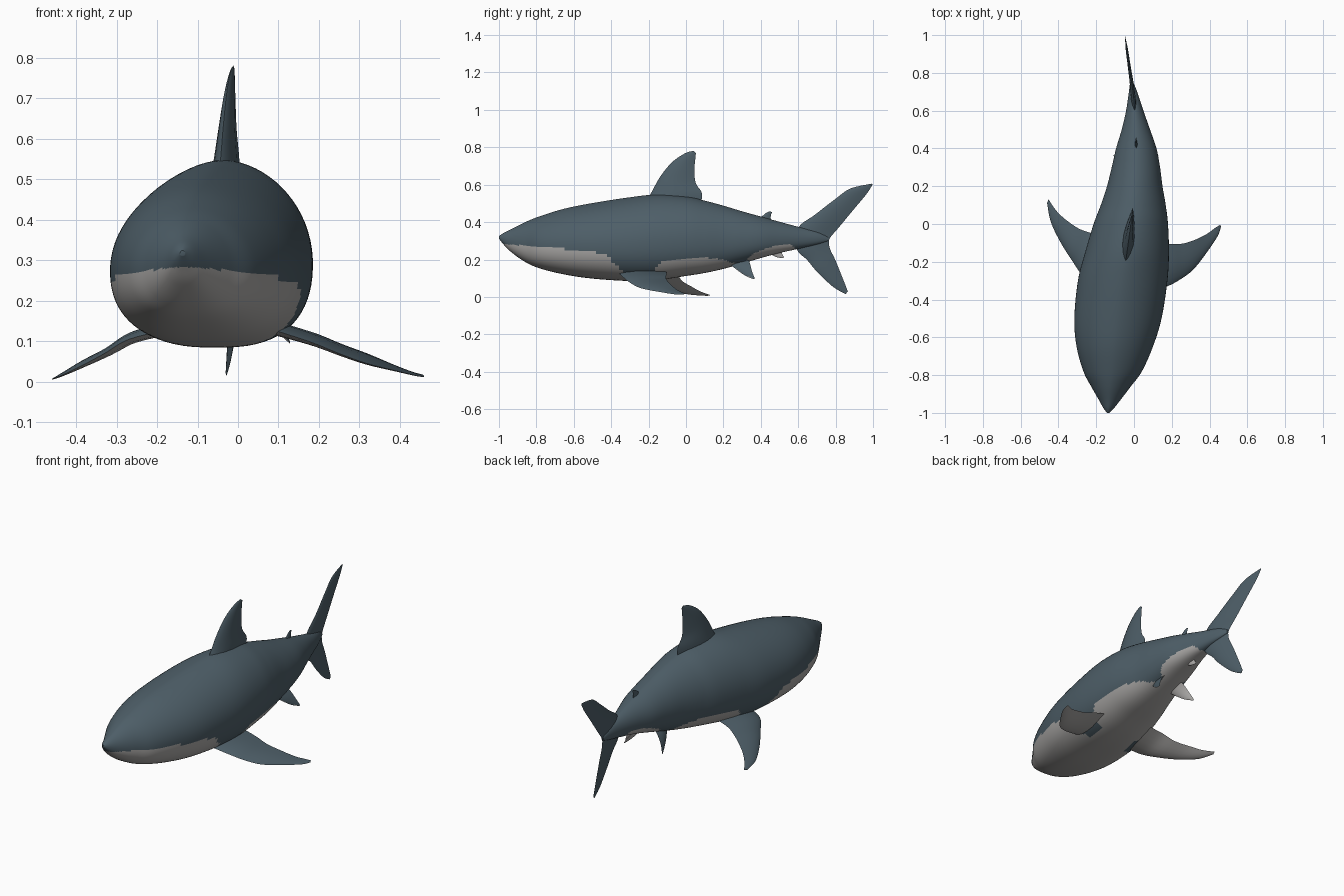
import bpy, bmesh, math
from mathutils import Vector

if "Cube" in bpy.data.objects:
    bpy.data.objects.remove(bpy.data.objects["Cube"])


def material(name, rgb):
    m = bpy.data.materials.new(name)
    m.diffuse_color = (*rgb, 1)
    m.use_nodes = True
    m.node_tree.nodes["Principled BSDF"].inputs["Base Color"].default_value = m.diffuse_color
    return m


MATS = [material("slate_back", (0.075, 0.112, 0.137)),
        material("pale_belly", (0.40, 0.39, 0.38))]

# body stations: y, centre x, half width, top z, bottom z
BODY = [(-1, -.137, .006, .325, .312), (-.975, -.134, .028, .342, .28),
        (-.935, -.129, .055, .362, .24), (-.86, -.122, .105, .40, .187),
        (-.78, -.113, .155, .432, .152), (-.65, -.102, .202, .472, .12),
        (-.5, -.085, .231, .502, .098), (-.3, -.06, .237, .533, .085),
        (-.15, -.037, .222, .548, .09), (0, -.017, .197, .537, .112),
        (.1, -.004, .172, .515, .128), (.2, .004, .147, .488, .15),
        (.3, .01, .128, .458, .178), (.4, .012, .107, .43, .208),
        (.5, .01, .075, .402, .235), (.6, .004, .046, .375, .257),
        (.7, -.005, .022, .35, .28), (.76, -.014, .006, .32, .30)]
SPINE = [(r[0], r[1]) for r in BODY] + [(.85, -.028), (1, -.048)]
# height of the pale belly's upper edge along the body
EDGE = [(-1, .285), (-.75, .265), (-.5, .245), (-.42, .22), (-.33, .13), (-.3, .1),
        (-.18, .1), (-.16, .16), (-.13, .195), (.1, .21), (.2, .2), (.24, .185),
        (.27, .18), (.32, .19), (.35, .225), (.4, .25), (.5, .28), (.56, .285),
        (.59, .25), (.6, 0), (1, 0)]


def lookup(table, y):
    for (a, p), (b, q) in zip(table, table[1:]):
        if y <= b:
            return p + (q - p) * max(0, y - a) / (b - a)
    return table[-1][1]


def smooth_rows(rows, steps):
    """Catmull-Rom resampling of a list of equal-length tuples."""
    out = []
    n = len(rows)
    for i in range(n - 1):
        p = [rows[max(0, min(n - 1, i + k))] for k in (-1, 0, 1, 2)]
        for s in range(steps):
            t = s / steps
            out.append([b + .5 * t * (c - a + t * (2 * a - 5 * b + 4 * c - d
                        + t * (3 * (b - c) + d - a))) for a, b, c, d in zip(*p)])
    return out + [list(rows[-1])]


def loft(name, rings, is_pale):
    bm = bmesh.new()
    vs = [[bm.verts.new(p) for p in ring] for ring in rings]
    n = len(rings[0])
    for a, b in zip(vs, vs[1:]):
        for i in range(n):
            bm.faces.new((a[i], a[(i + 1) % n], b[(i + 1) % n], b[i]))
    bm.faces.new(vs[0])
    bm.faces.new(vs[-1])
    bmesh.ops.recalc_face_normals(bm, faces=bm.faces)
    bm.normal_update()
    for f in bm.faces:
        f.smooth = True
        f.material_index = int(is_pale(f))
    me = bpy.data.meshes.new(name)
    bm.to_mesh(me)
    bm.free()
    for m in MATS:
        me.materials.append(m)
    ob = bpy.data.objects.new(name, me)
    bpy.context.collection.objects.link(ob)
    bpy.context.view_layer.objects.active = ob
    ob.select_set(True)
    bpy.ops.object.shade_smooth_by_angle(angle=math.radians(50))
    ob.select_set(False)


def body_ring(y, x, hw, top, bot):
    zc = bot + .44 * (top - bot)
    ring = []
    for i in range(72):
        a = 2 * math.pi * (i + .5) / 72
        c, s = math.cos(a), math.sin(a)
        px, pz = (1.12, 1) if s > 0 else (.75, .88)
        h = top - zc if s > 0 else zc - bot
        ring.append((x + hw * math.copysign(abs(c) ** px, c), y,
                     zc + h * math.copysign(abs(s) ** pz, s)))
    return ring


def fin(name, stations, ratio, is_pale):
    """Loft lens sections; each station is leading xyz + trailing xyz."""
    rows = smooth_rows(stations, 5)
    pairs = [(Vector(r[:3]), Vector(r[3:])) for r in rows]
    mids = [(a + b) / 2 for a, b in pairs]
    us = [.5 - .5 * math.cos(math.pi * k / 8) for k in range(9)]
    rings = []
    for i, (a, b) in enumerate(pairs):
        span = mids[min(i + 1, len(mids) - 1)] - mids[max(i - 1, 0)]
        nrm = (b - a).cross(span).normalized()
        h = ratio * (b - a).length

        def pt(u, side):
            return a.lerp(b, u) + nrm * side * h * math.sin(math.pi * u ** .75)
        rings.append([pt(u, 1) for u in us] + [pt(u, -1) for u in us[-2:0:-1]])
    loft(name, rings, is_pale)


def upright_fin(name, stations, ratio, pale=False):
    """Fin in the body's curved midplane; stations are lead yz + trail yz."""
    fin(name, [(lookup(SPINE, a), a, b, lookup(SPINE, c), c, d)
               for a, b, c, d in stations], ratio, lambda f: pale)


def belly_rule(f):
    c = f.calc_center_median()
    return c.z < lookup(EDGE, c.y)


def underside(f):
    return f.normal.z < 0


# body
loft("body", [body_ring(*r) for r in smooth_rows(BODY, 10)], belly_rule)

# midline fins
upright_fin("dorsal_fin", [(-.23, .50, .08, .50), (-.19, .55, .085, .555),
                           (-.14, .64, .052, .61), (-.075, .72, .045, .68),
                           (-.005, .768, .05, .74), (.04, .781, .053, .77)], .105)
upright_fin("second_dorsal_fin", [(.38, .41, .46, .40), (.405, .43, .453, .42),
                                  (.43, .45, .455, .44), (.45, .458, .461, .453)], .12)
upright_fin("anal_fin", [(.43, .25, .51, .26), (.475, .216, .515, .228),
                         (.52, .207, .526, .213)], .1, True)
upright_fin("tail_fin", [(.995, .606, .997, .60), (.88, .58, .965, .55),
                         (.80, .525, .89, .46), (.69, .44, .82, .375),
                         (.60, .37, .77, .315), (.59, .26, .765, .28),
                         (.65, .195, .775, .245), (.70, .135, .797, .20),
                         (.785, .055, .84, .095), (.853, .015, .865, .03)], .07)

# pectoral fins (the swimming pose makes the two sides differ)
fin("left_pectoral_fin", [(-.17, -.30, .13, -.15, -.06, .14),
                          (-.27, -.27, .105, -.235, -.045, .12),
                          (-.33, -.19, .07, -.30, -.02, .085),
                          (-.39, -.095, .038, -.37, .03, .055),
                          (-.44, .01, .014, -.415, .075, .03),
                          (-.46, .11, .006, -.452, .13, .01)], .065, underside)
fin("right_pectoral_fin", [(.05, -.37, .14, .05, -.10, .15),
                           (.175, -.33, .10, .18, -.105, .12),
                           (.25, -.29, .07, .25, -.105, .095),
                           (.32, -.235, .045, .32, -.085, .07),
                           (.40, -.13, .025, .39, -.05, .04),
                           (.445, -.06, .014, .43, -.02, .025),
                           (.46, -.015, .012, .457, -.005, .018)], .065, underside)

# pelvic fins
for side, name in ((-1, "left"), (1, "right")):
    fin(name + "_pelvic_fin",
        [(.01 + side * x, y, z, .01 + side * x, yt, zt) for x, y, z, yt, zt in
         ((.04, .21, .20, .33, .215), (.075, .265, .15, .342, .178),
          (.10, .32, .112, .352, .14), (.118, .363, .095, .367, .10))], .08, underside)
